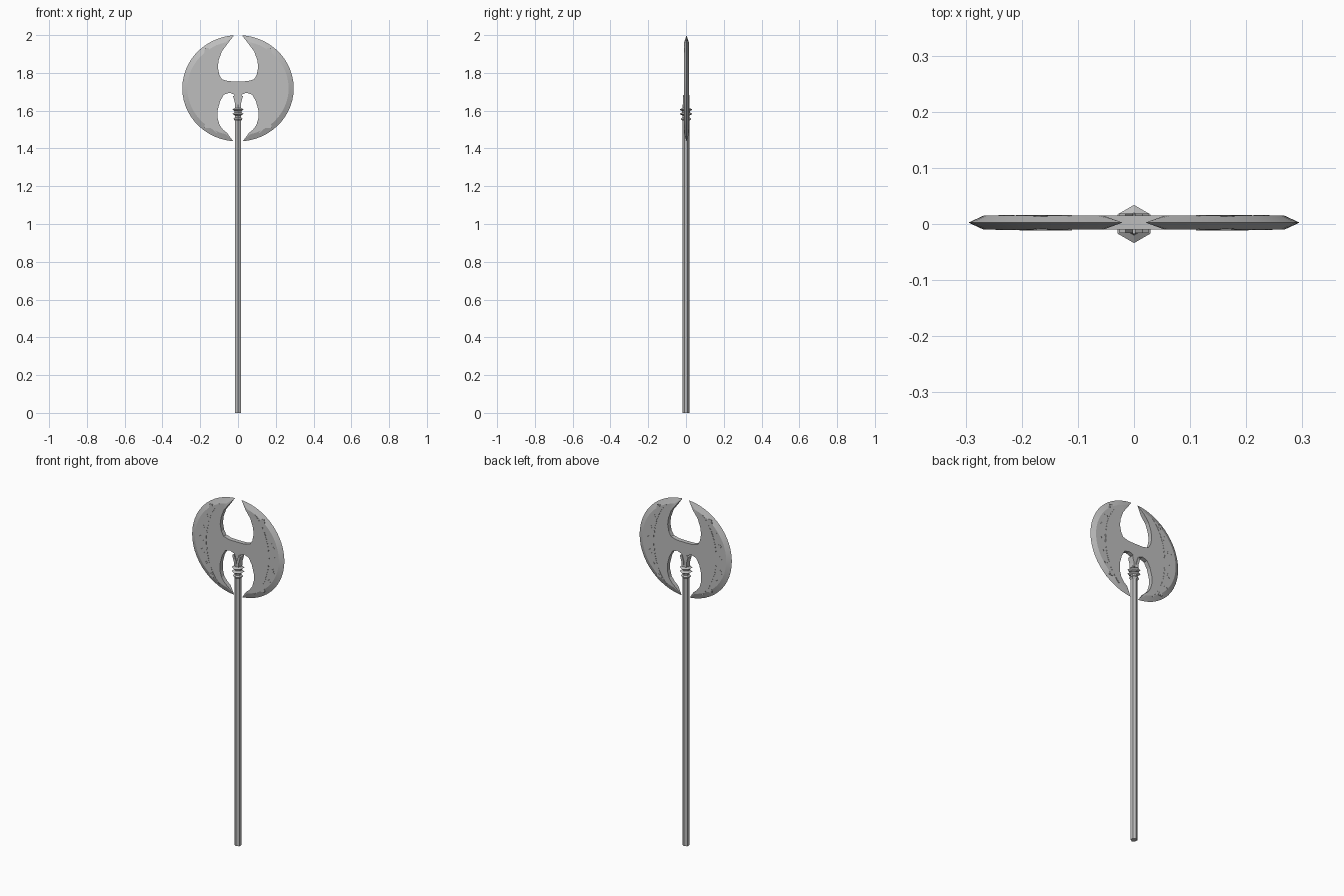
import bpy, bmesh, math
from math import sin, cos, radians

if "Cube" in bpy.data.objects:
    bpy.data.objects.remove(bpy.data.objects["Cube"])

MID_Y = 0.0025      # centre plane of the blade
HALF = 0.0125       # half the blade thickness
CZ = 1.7185         # height of the blade centre

steel = bpy.data.materials.new("steel grey")
steel.use_nodes = True
steel.diffuse_color = (0.51, 0.51, 0.51, 1)
steel.node_tree.nodes["Principled BSDF"].inputs["Base Color"].default_value = steel.diffuse_color


def finish(bm, name, mirror=False, smooth=None):
    bmesh.ops.recalc_face_normals(bm, faces=bm.faces)
    mesh = bpy.data.meshes.new(name)
    bm.to_mesh(mesh)
    bm.free()
    mesh.materials.append(steel)
    obj = bpy.data.objects.new(name, mesh)
    bpy.context.collection.objects.link(obj)
    if mirror:
        obj.modifiers.new("Mirror", "MIRROR").use_clip = True
    if smooth:
        bpy.ops.object.select_all(action="DESELECT")
        obj.select_set(True)
        bpy.context.view_layer.objects.active = obj
        bpy.ops.object.shade_smooth_by_angle(angle=radians(smooth))


def ellipse(rx, rz, top, bottom, count, cz=CZ):
    angles = [radians(top + (bottom - top) * i / count) for i in range(count + 1)]
    return [(rx * cos(a), cz + rz * sin(a)) for a in angles]


def prism(bm, outline, y0, y1):
    front = [bm.verts.new((x, y0, z)) for x, z in outline]
    back = [bm.verts.new((x, y1, z)) for x, z in outline]
    bm.faces.new(front)
    bm.faces.new(back[::-1])
    for i in range(len(outline)):
        bm.faces.new((front[i - 1], front[i], back[i], back[i - 1]))


def hex_lathe(name, profile):
    bm = bmesh.new()
    rings = [[bm.verts.new((r * cos(radians(30 + 60 * k)), r * sin(radians(30 + 60 * k)), z))
              for k in range(6)] for r, z in profile]
    for low, high in zip(rings, rings[1:]):
        for k in range(6):
            bm.faces.new((low[k - 1], low[k], high[k], high[k - 1]))
    bm.faces.new(rings[0])
    bm.faces.new(rings[-1])
    finish(bm, name)


# Shaft and ringed collar
hex_lathe("shaft", [(0.018, 0), (0.018, 1.56)])
hex_lathe("collar", [(0.018, 1.545), (0.027, 1.557), (0.019, 1.565), (0.02, 1.575),
                     (0.034, 1.583), (0.02, 1.591), (0.02, 1.597), (0.034, 1.606),
                     (0.02, 1.614), (0.018, 1.632)])

# Prongs gripping the blade
bm = bmesh.new()
prism(bm, [(0.002, 1.615), (0.015, 1.615), (0.016, 1.64), (0.026, 1.676),
           (0.015, 1.684), (0.002, 1.645)], -0.016, 0.019)
finish(bm, "prongs", mirror=True)

# Double blade: sharp outer edge, flat cheeks, scooped inner edges
edge = ellipse(0.295, 0.2815, 86, -85, 26)
cheek = ellipse(0.268, 0.251, 76, -76, 26)
inner = [(0.055, 1.955), (0.085, 1.915), (0.102, 1.868), (0.107, 1.83), (0.099, 1.79),
         (0.085, 1.766), (0.05, 1.756), (0, 1.755), (0, 1.62), (0.012, 1.63),
         (0.02, 1.685), (0.045, 1.695), (0.075, 1.685), (0.095, 1.65), (0.108, 1.6),
         (0.108, 1.56), (0.098, 1.525), (0.08, 1.5), (0.058, 1.482)]
bm = bmesh.new()
rim = [bm.verts.new((x, MID_Y, z)) for x, z in edge]
inner_sides = []
for side in (-1, 1):
    y = MID_Y + side * HALF
    out = [bm.verts.new((x, y, z)) for x, z in cheek]
    scoop = [bm.verts.new((x, y, z)) for x, z in inner]
    bm.faces.new(out + scoop[::-1])
    for i in range(len(rim) - 1):
        bm.faces.new((rim[i], rim[i + 1], out[i + 1], out[i]))
    bm.faces.new((rim[0], out[0], scoop[0]))
    bm.faces.new((rim[-1], out[-1], scoop[-1]))
    inner_sides.append(scoop)
a, b = inner_sides
for i in range(len(inner) - 1):
    if inner[i][0] + inner[i + 1][0] > 0:      # stay open on the mirror plane
        bm.faces.new((a[i], a[i + 1], b[i + 1], b[i]))
for i, tip in ((0, rim[0]), (-1, rim[-1])):
    bm.faces.new((a[i], b[i], tip))
finish(bm, "double_blade", mirror=True, smooth=15)


def blade_plates(name, outlines, proud):
    bm = bmesh.new()
    for side in (-1, 1):
        for outline in outlines:
            prism(bm, outline, MID_Y + side * (HALF - 0.002), MID_Y + side * (HALF + proud))
    finish(bm, name, mirror=True)


def crescent(shift, width):
    outer = [(x - shift, z) for x, z in ellipse(0.207, 0.28, 56, -56, 20, 1.715)]
    return outer + [(x - 0.002 - width * sin(math.pi * i / 20), z)
                    for i, (x, z) in enumerate(outer)][::-1]


# Stepped crescent ridges on both cheeks
blade_plates("crescent_bases", [crescent(0, 0.013)], 0.0006)
blade_plates("crescent_ridges", [crescent(0.003, 0.006)], 0.0014)

# Row of small trapezoid studs along each edge
shape = [(-0.014, -0.011), (0.014, -0.011), (0.009, 0.011), (-0.007, 0.011)]
centres = ellipse(0.231, 0.28, 45, -45, 6, 1.72)


def studs(scale):
    return [[(cx + x * scale, cz + z * scale) for x, z in shape] for cx, cz in centres]


blade_plates("stud_borders", studs(1.15), 0.0004)
blade_plates("studs", studs(0.75), 0.0009)
